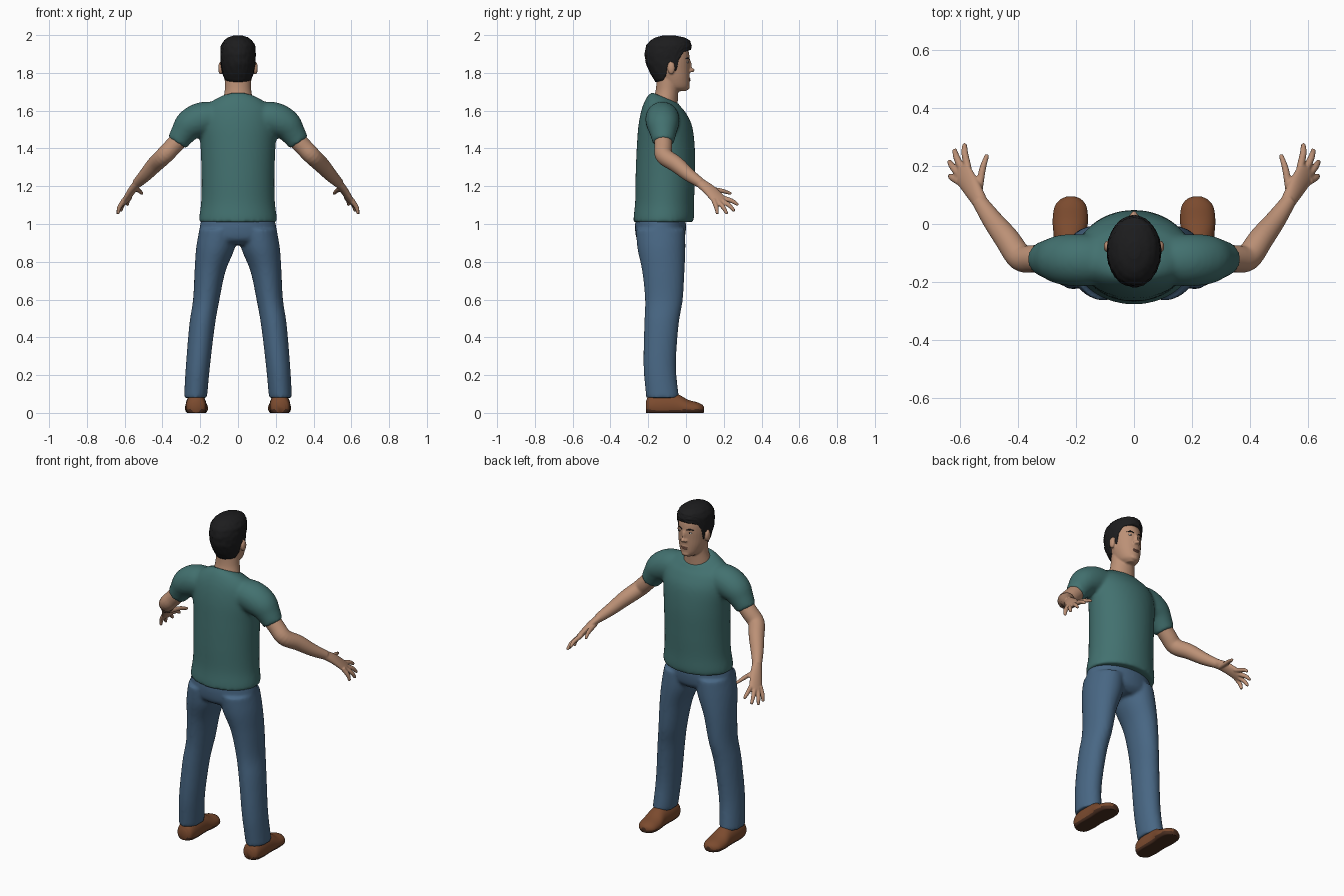
import bpy, bmesh, math, random
from mathutils import Vector, Matrix

random.seed(4)
cube = bpy.data.objects.get("Cube")
if cube:
    bpy.data.objects.remove(cube, do_unlink=True)

X, Y, Z = Vector((1, 0, 0)), Vector((0, 1, 0)), Vector((0, 0, 1))


def material(name, r, g, b):
    mat = bpy.data.materials.new(name)
    mat.use_nodes = True
    mat.diffuse_color = (r, g, b, 1)
    bsdf = mat.node_tree.nodes["Principled BSDF"]
    bsdf.inputs["Base Color"].default_value = (r, g, b, 1)
    bsdf.inputs["Roughness"].default_value = 0.8
    return mat


skin = material("skin", .50, .28, .18)
black = material("hair black", .012, .012, .013)
teal = material("shirt teal", .055, .165, .16)
denim = material("denim blue", .065, .135, .23)
leather = material("shoe brown", .20, .07, .028)
rubber = material("sole dark brown", .07, .028, .015)
lip_red = material("lip", .33, .14, .10)
eye_white = material("eye white", .6, .57, .53)


def catmull(sections, steps):
    """Smooth the section list; each section is x, y, z, radius, radius, tilt."""
    pts = [Vector(tuple(s) + (0,) * (6 - len(s))) for s in sections]
    pts = [pts[0] * 2 - pts[1]] + pts + [pts[-1] * 2 - pts[-2]]
    out = []
    for p, q, r, s in zip(pts, pts[1:], pts[2:], pts[3:]):
        for i in range(steps):
            t = i / steps
            out.append((q * 2 + (r - p) * t + (p * 2 - q * 5 + r * 4 - s) * t ** 2
                        + (q * 3 - p - r * 3 + s) * t ** 3) / 2)
    return out + [pts[-2]]


def skin_rings(bm, rings):
    """Join rings of points into a closed tube."""
    rows = [[bm.verts.new(co) for co in ring] for ring in rings]
    n = len(rows[0])
    for low, high in zip(rows, rows[1:]):
        for i in range(n):
            j = (i + 1) % n
            bm.faces.new((low[i], low[j], high[j], high[i]))
    bm.faces.new(rows[0])
    bm.faces.new(rows[-1])


def loft(bm, sections, normal=None, ref=X, pair=False, n=32, steps=5):
    """Sweep ellipses along a path, optionally repeated on the other side."""
    path = catmull(sections, steps)
    rings = []
    for k, p in enumerate(path):
        ahead, behind = path[min(k + 1, len(path) - 1)], path[max(k - 1, 0)]
        t = normal or (Vector(ahead[:3]) - Vector(behind[:3])).normalized()
        u = (ref - t * ref.dot(t)).normalized()
        v = t.cross(u)
        ring = []
        for i in range(n):
            a = math.tau * i / n
            ring.append(Vector(p[:3]) + u * p[3] * math.cos(a)
                        + (v * p[4] + t * p[5]) * math.sin(a))
        rings.append(ring)
    for side in (1, -1) if pair else (1,):
        skin_rings(bm, [[Vector((c.x * side, c.y, c.z)) for c in r] for r in rings])


def tube(points):
    """Round sections from x, y, z, radius."""
    return [p + (p[3],) for p in points]


def blob(bm, loc, size, pair=False):
    for side in (1, -1) if pair else (1,):
        m = Matrix.Translation((loc[0] * side, loc[1], loc[2])) @ Matrix.Diagonal((*size, 1))
        bmesh.ops.create_icosphere(bm, subdivisions=3, radius=1, matrix=m)


def finish(bm, name, *mats, voxel=None, relax=4):
    bmesh.ops.recalc_face_normals(bm, faces=bm.faces)
    mesh = bpy.data.meshes.new(name)
    bm.to_mesh(mesh)
    bm.free()
    mesh.shade_smooth()
    obj = bpy.data.objects.new(name, mesh)
    bpy.context.collection.objects.link(obj)
    for mat in mats:
        mesh.materials.append(mat)
    if voxel:
        remesh = obj.modifiers.new("blend parts", 'REMESH')
        remesh.mode = 'VOXEL'
        remesh.voxel_size = voxel
        remesh.use_smooth_shade = True
        smooth = obj.modifiers.new("relax", 'SMOOTH')
        smooth.factor = 0.5
        smooth.iterations = relax
    return obj


# Shirt: torso with a tilted neckline, plus two sleeves
bm = bmesh.new()
loft(bm, [(0, -.12, 1.01, .207, .158), (0, -.117, 1.04, .205, .16), (0, -.113, 1.12, .195, .156),
          (0, -.11, 1.25, .193, .157), (0, -.107, 1.4, .198, .154), (0, -.11, 1.52, .205, .142),
          (0, -.118, 1.6, .19, .116, -.01), (0, -.118, 1.645, .14, .09, -.025),
          (0, -.11, 1.668, .088, .072, -.03)], normal=Z, n=48)
loft(bm, [(.08, -.125, 1.56, .08, .08), (.18, -.125, 1.557, .09, .09), (.25, -.123, 1.527, .086, .084),
          (.29, -.121, 1.48, .07, .068), (.322, -.12, 1.43, .056, .056)], ref=Y, pair=True)
finish(bm, "shirt", teal, voxel=.011, relax=5)

# Jeans: hips and two legs
bm = bmesh.new()
loft(bm, [(0, -.135, 1.04, .19, .13), (0, -.135, .98, .203, .135), (0, -.135, .92, .205, .125),
          (0, -.13, .89, .15, .09)], normal=Z, n=48)
loft(bm, [(.105, -.135, .97, .1, .13), (.12, -.13, .87, .102, .127), (.148, -.12, .75, .082, .112),
          (.168, -.117, .6, .07, .1), (.19, -.13, .465, .068, .091), (.212, -.139, .25, .064, .086),
          (.225, -.124, .08, .061, .087)], normal=Z, pair=True)
finish(bm, "jeans", denim, voxel=.01)

# Shoes: flattened underneath, with a darker sole
bm = bmesh.new()
loft(bm, [(.222, -.213, .03, .025, .03), (.222, -.195, .035, .048, .055), (.222, -.14, .035, .055, .072),
          (.222, -.05, .035, .055, .065), (.22, .01, .025, .061, .045), (.219, .06, .02, .055, .036),
          (.218, .085, .018, .036, .026), (.218, .095, .018, .014, .014)],
     normal=Y, pair=True, n=40, steps=6)
for v in bm.verts:
    v.co.z = max(v.co.z, 0)
for f in bm.faces:
    f.material_index = int(f.calc_center_median().z < .018)
finish(bm, "shoes", leather, rubber)

# Arms, palms and spread fingers
bm = bmesh.new()
loft(bm, tube([(.27, -.12, 1.49, .048), (.345, -.12, 1.41, .047), (.393, -.115, 1.36, .046),
               (.44, -.05, 1.315, .043), (.49, .015, 1.26, .035), (.535, .08, 1.215, .026)]),
     ref=Y, pair=True)
across = Vector((.5, -.8, -.36))
loft(bm, [(.525, .065, 1.225, .026, .023), (.56, .125, 1.18, .036, .02), (.594, .178, 1.125, .04, .015),
          (.6, .19, 1.115, .03, .01)], ref=across, pair=True)
fingers = [((.575, .2, 1.137), (.585, .277, 1.1)), ((.594, .19, 1.124), (.62, .257, 1.068)),
           ((.606, .173, 1.115), (.638, .217, 1.053)), ((.61, .15, 1.117), (.636, .166, 1.053))]
for root, tip in fingers + [((.535, .12, 1.185), (.507, .24, 1.16))]:
    a, b = Vector(root), Vector(tip)
    bend = a.lerp(b, .55) + Vector((.004, .002, .005))
    start = a - (b - a) * .2
    loft(bm, tube([(*start, .013), (*a, .013), (*bend, .012), (*b, .008)]), pair=True, n=12)
finish(bm, "arms_and_hands", skin, voxel=.0045, relax=3)

# Head, neck, ears and nose blended together
bm = bmesh.new()
loft(bm, [(0, -.05, 1.703, .03, .048), (0, -.06, 1.725, .056, .076), (0, -.068, 1.77, .073, .087),
          (0, -.085, 1.82, .083, .105), (0, -.092, 1.87, .087, .112), (0, -.094, 1.92, .085, .106),
          (0, -.095, 1.96, .07, .08), (0, -.09, 1.98, .035, .035)], normal=Z)
loft(bm, [(0, -.115, 1.6, .085, .07), (0, -.108, 1.66, .078, .065), (0, -.1, 1.71, .07, .06),
          (0, -.095, 1.78, .068, .06)], normal=Z)
blob(bm, (.092, -.078, 1.825), (.013, .02, .034), pair=True)
blob(bm, (0, .018, 1.838), (.01, .013, .032))
blob(bm, (0, .031, 1.814), (.012, .015, .011))
blob(bm, (.012, .022, 1.81), (.009, .011, .008), pair=True)
blob(bm, (0, .006, 1.725), (.026, .014, .016))
blob(bm, (0, .01, 1.766), (.026, .013, .014))
finish(bm, "head_and_neck", skin, voxel=.005, relax=3)

# Facial details
bm = bmesh.new()
blob(bm, (0, .017, 1.768), (.023, .008, .004))
blob(bm, (0, .016, 1.76), (.019, .008, .005))
finish(bm, "lips", lip_red)
bm = bmesh.new()
blob(bm, (.032, .007, 1.857), (.013, .006, .006), pair=True)
finish(bm, "eyes", eye_white)
bm = bmesh.new()
blob(bm, (.032, .0105, 1.857), (.005, .004, .0055), pair=True)
finish(bm, "irises", black)
bm = bmesh.new()
loft(bm, tube([(.014, .017, 1.873, .003), (.032, .0105, 1.879, .004), (.051, -.001, 1.874, .002)]),
     ref=Z, pair=True, n=10)
finish(bm, "eyebrows", black)


# Hair: a cap growing from a shaped hairline up to the crown
def sample(table, key):
    """Linear lookup in a sorted table whose first column is the key."""
    for low, high in zip(table, table[1:]):
        if key <= high[0]:
            t = max(0, (key - low[0]) / (high[0] - low[0]))
            return [p + (q - p) * t for p, q in zip(low[1:], high[1:])]
    return table[-1][1:]


# height, back, front, half width
cap = [(1.75, -.16, .0, .072), (1.8, -.19, .016, .085), (1.85, -.212, .02, .091), (1.9, -.218, .024, .094),
       (1.945, -.21, .029, .09), (1.972, -.188, .02, .074), (1.988, -.16, -.01, .053), (1.998, -.12, -.06, .022)]
# forwardness (back to front), hairline height
hairline = [(-1, 1.752), (-.5, 1.76), (-.2, 1.79), (-.02, 1.845), (.12, 1.86), (.22, 1.815),
            (.38, 1.81), (.5, 1.87), (.7, 1.912), (1, 1.922)]
rows, around = 26, 72
rings = []
for k in range(-1, rows + 1):
    rise = math.sin(max(k, 0) / rows * math.pi / 2)
    ring = []
    for i in range(around):
        a = math.tau * i / around
        start = sample(hairline, math.cos(a))[0]
        z = start + (1.998 - start) * rise
        back, front, half = sample(cap, z)
        grow = .88 if k < 0 else 1 + random.uniform(-.022, .022)
        ring.append(Vector((half * grow * math.sin(a),
                            (back + front) / 2 + (front - back) / 2 * grow * math.cos(a), z)))
    rings.append(ring)
bm = bmesh.new()
skin_rings(bm, rings)
finish(bm, "hair", black)
